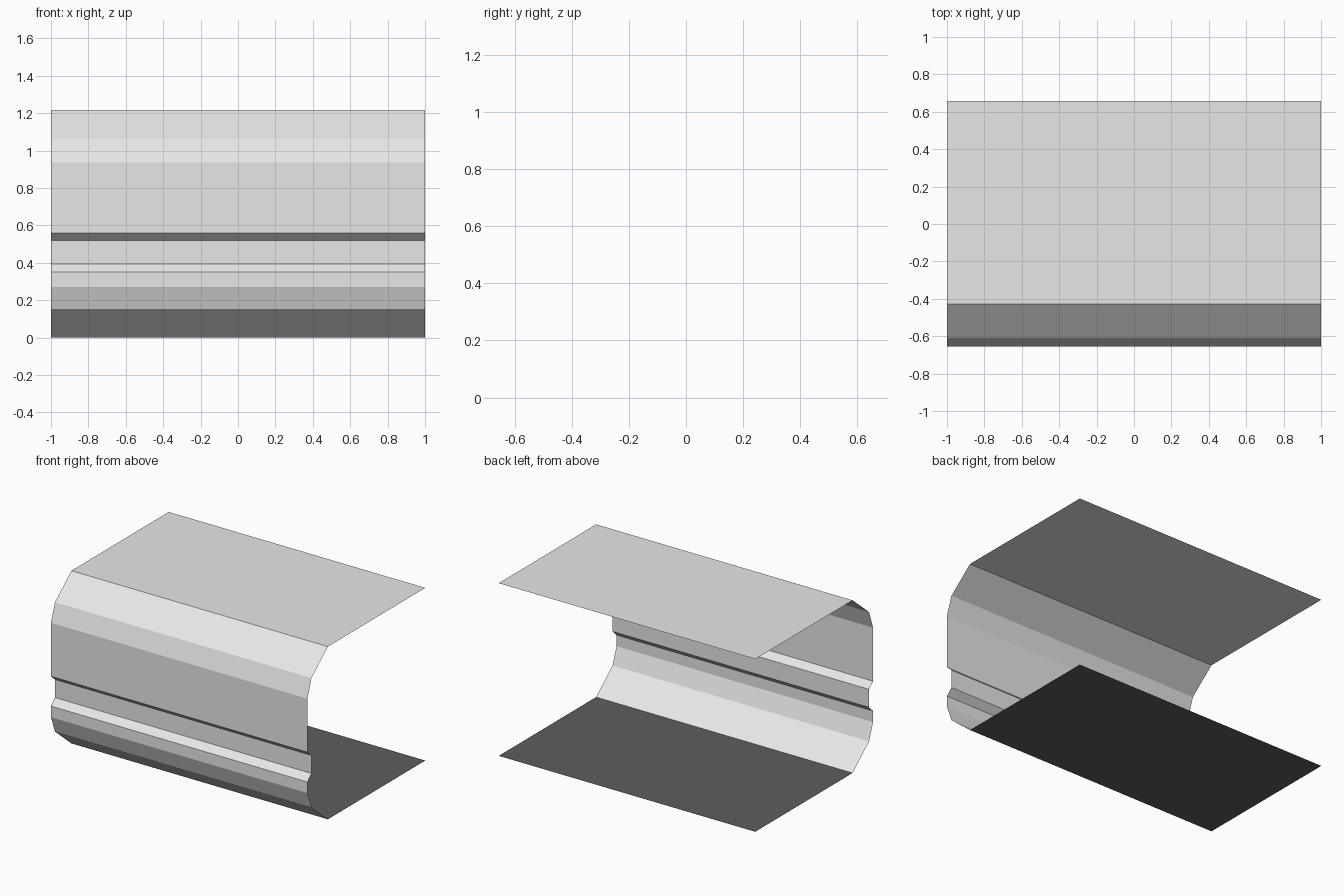
import bpy
import bmesh

if "Cube" in bpy.data.objects:
    bpy.data.objects.remove(bpy.data.objects["Cube"])


def flat_material(name, value):
    m = bpy.data.materials.new(name)
    m.diffuse_color = (value, value, value, 1)
    m.use_nodes = True
    m.node_tree.nodes["Principled BSDF"].inputs["Base Color"].default_value = m.diffuse_color
    return m


light = flat_material("light grey", 0.8)
dark = flat_material("dark grey", 0.112)


def sheet(name, profile, mat):
    """Sweep an open (y, z) profile along x; faces point to the outside."""
    bm = bmesh.new()
    rows = [[bm.verts.new((x, y, z)) for x in (-1, 1)] for y, z in profile]
    for a, b in zip(rows, rows[1:]):
        bm.faces.new((a[0], a[1], b[1], b[0]))
    mesh = bpy.data.meshes.new(name)
    bm.to_mesh(mesh)
    bm.free()
    mesh.materials.append(mat)
    ob = bpy.data.objects.new(name, mesh)
    bpy.context.collection.objects.link(ob)


BACK, EDGE, MID, FRONT, TOP = 0.657, -0.427, -0.61, -0.655, 1.217

# underside plate
sheet("bottom_plate", [(BACK, 0), (EDGE, 0)], dark)

# bevelled front with a recessed groove
sheet("front_panel", [
    (EDGE, 0), (MID, 0.153), (FRONT, 0.272),
    (FRONT, 0.35), (MID, 0.393), (MID, 0.52), (FRONT, 0.56),
    (FRONT, 0.937), (MID, 1.065), (EDGE, TOP)], light)

# top plate
sheet("top_plate", [(EDGE, TOP), (BACK, TOP)], light)
